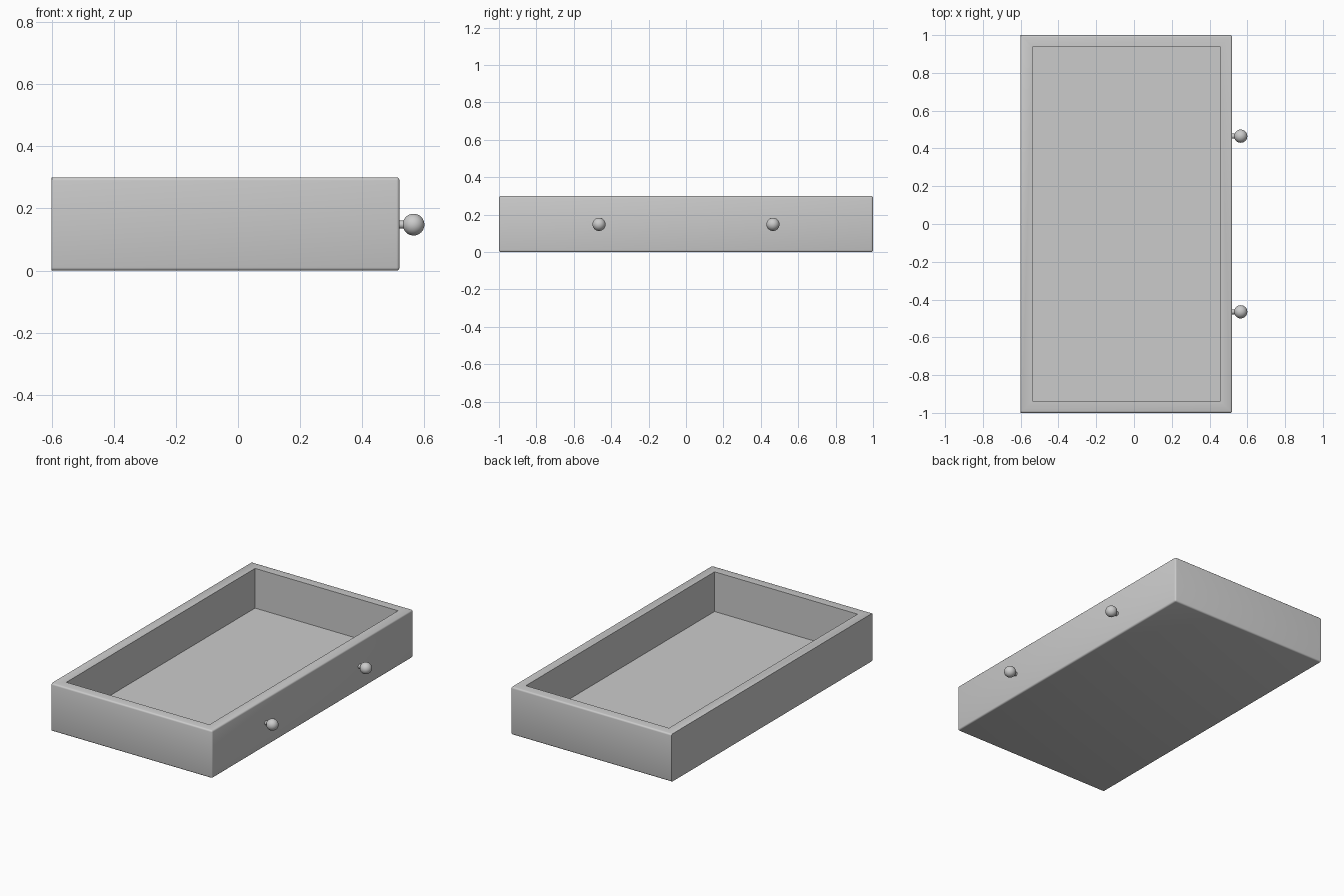
import bpy, bmesh
from math import pi, sin, cos, radians
from mathutils import Matrix, Vector

if "Cube" in bpy.data.objects:
    bpy.data.objects.remove(bpy.data.objects["Cube"])

X0, X1, Y, H = -0.60, 0.52, 1.0, 0.30
WALL, FLOOR, ROUND = 0.062, 0.05, 0.01


def finish(bm, name):
    bmesh.ops.recalc_face_normals(bm, faces=bm.faces)
    mesh = bpy.data.meshes.new(name)
    bm.to_mesh(mesh)
    bm.free()
    obj = bpy.data.objects.new(name, mesh)
    bpy.context.collection.objects.link(obj)
    bpy.ops.object.select_all(action='DESELECT')
    obj.select_set(True)
    bpy.context.view_layer.objects.active = obj
    bpy.ops.object.shade_smooth_by_angle(angle=radians(35))
    return obj


# Drawer tray: solid box, hollowed from the top
bm = bmesh.new()
bmesh.ops.create_cube(bm, size=1, matrix=Matrix.Translation(((X0 + X1) / 2, 0, H / 2))
                      @ Matrix.Diagonal((X1 - X0, 2 * Y, H, 1)))
outer = [e for e in bm.edges if any(v.co.x > 0 for v in e.verts)]
bm.normal_update()
top = max(bm.faces, key=lambda f: f.calc_center_median().z)
bmesh.ops.inset_region(bm, faces=[top], thickness=WALL, use_even_offset=True)
walls = bmesh.ops.extrude_face_region(bm, geom=[top])
new_verts = [g for g in walls['geom'] if isinstance(g, bmesh.types.BMVert)]
bmesh.ops.translate(bm, verts=new_verts, vec=(0, 0, FLOOR - H))
if top.is_valid:
    bmesh.ops.delete(bm, geom=[top], context='FACES_ONLY')
# Soften the outer edges, leaving the back crisp
bmesh.ops.bevel(bm, geom=[e for e in outer if e.is_valid], offset=ROUND,
                segments=3, profile=0.5, affect='EDGES')
finish(bm, "drawer_tray")


# Round knobs: stem and ball turned from one profile around the x axis
def knob(name, y):
    cx, r, stem, z = 0.565, 0.035, 0.013, 0.148
    profile = [(X1 - 0.005, 0), (X1 - 0.005, stem)]
    for i in range(15):
        a = pi - 0.38 - (pi - 0.38) * i / 14
        profile.append((cx + r * cos(a), max(0, r * sin(a))))
    profile[-1] = (cx + r, 0)
    bm = bmesh.new()
    verts = [bm.verts.new((x, y + rad, z)) for x, rad in profile]
    edges = [bm.edges.new(p) for p in zip(verts, verts[1:])]
    bmesh.ops.spin(bm, geom=verts + edges, cent=(0, y, z), axis=(1, 0, 0),
                   angle=2 * pi, steps=32, use_merge=True)
    bmesh.ops.remove_doubles(bm, verts=bm.verts, dist=1e-5)
    return finish(bm, name)


for name, y in (("knob_left", -0.465), ("knob_right", 0.465)):
    knob(name, y)
